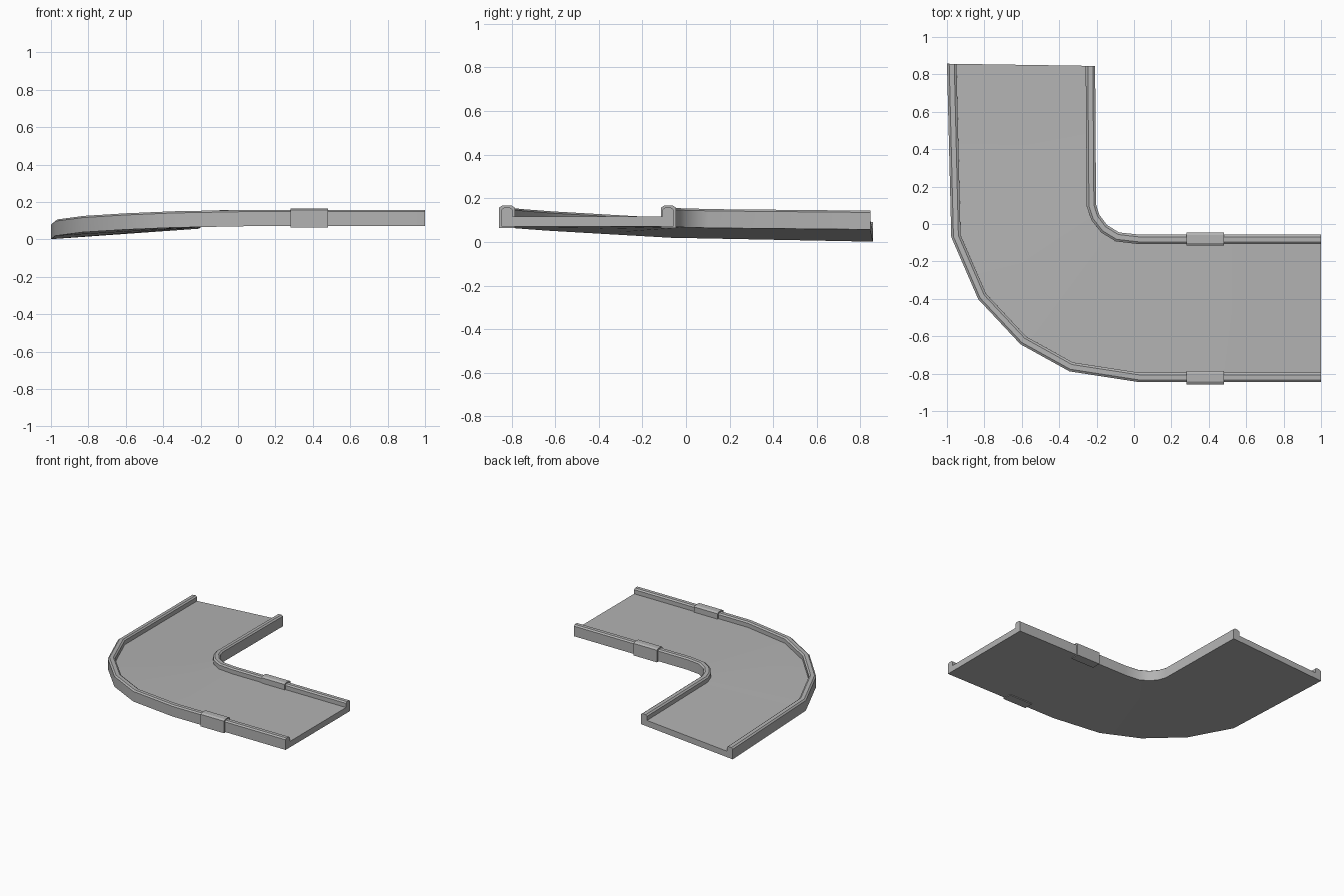
import bpy, bmesh, math
from mathutils import Vector

if "Cube" in bpy.data.objects:
    bpy.data.objects.remove(bpy.data.objects["Cube"])

# Dark grey finish
grey = bpy.data.materials.new("dark_grey")
grey.diffuse_color = (.45, .45, .45, 1)
grey.use_nodes = True
grey.node_tree.nodes["Principled BSDF"].inputs["Base Color"].default_value = grey.diffuse_color


def loft(name, loops):
    # Skin a row of matching closed cross-sections and cap both ends
    bm = bmesh.new()
    rings = [[bm.verts.new(p) for p in loop] for loop in loops]
    n = len(rings[0])
    for a, b in zip(rings, rings[1:]):
        for i in range(n):
            j = (i + 1) % n
            bm.faces.new((a[i], a[j], b[j], b[i]))
    bm.faces.new(rings[0])
    bm.faces.new(rings[-1])
    bmesh.ops.recalc_face_normals(bm, faces=bm.faces)
    me = bpy.data.meshes.new(name)
    bm.to_mesh(me)
    bm.free()
    me.materials.append(grey)
    ob = bpy.data.objects.new(name, me)
    bpy.context.collection.objects.link(ob)
    bpy.ops.object.select_all(action='DESELECT')
    ob.select_set(True)
    bpy.context.view_layer.objects.active = ob
    bpy.ops.object.shade_smooth_by_angle(angle=math.radians(32))
    return ob


# Matching stations along the outer and inner bottom edges
outer = [(1, -.846, .07), (.03, -.846, .07), (-.345, -.788, .063), (-.607, -.643, .052),
         (-.833, -.402, .038), (-.977, -.07, .019), (-1, .857, .001)]
inner = [(1, -.057, .07), (.03, -.057, .07), (-.08, -.045, .069), (-.145, -.005, .067),
         (-.186, .05, .066), (-.203, .105, .064), (-.208, .845, .057)]

# One kerb and floor edge: (distance in from side, height)
WALL, TOP, FLOOR = .051, .087, .046
kerb = [(0, 0), (0, TOP - .009), (.012, TOP), (WALL - .012, TOP), (WALL, TOP - .009), (WALL, FLOOR)]


def section(p, q):
    p, q = Vector(p), Vector(q)
    d = (q - p).normalized()
    up = Vector((0, 0, 1))
    return ([p + d * s + up * h for s, h in kerb] +
            [q - d * s + up * h for s, h in reversed(kerb)])


# Banked U-shaped track
loft("track_bend", [section(p, q) for p, q in zip(outer, inner)])

# Joint sleeves wrapped around both kerbs of the straight
for name, y0, y1 in (("outer_sleeve", -.857, -.785), ("inner_sleeve", -.115, -.046)):
    prof = [(y0, .064), (y0, .157), (y0 + .014, .166), (y1 - .014, .166), (y1, .157), (y1, .064)]
    loft(name, [[(x, y, z) for y, z in prof] for x in (.28, .48)])
